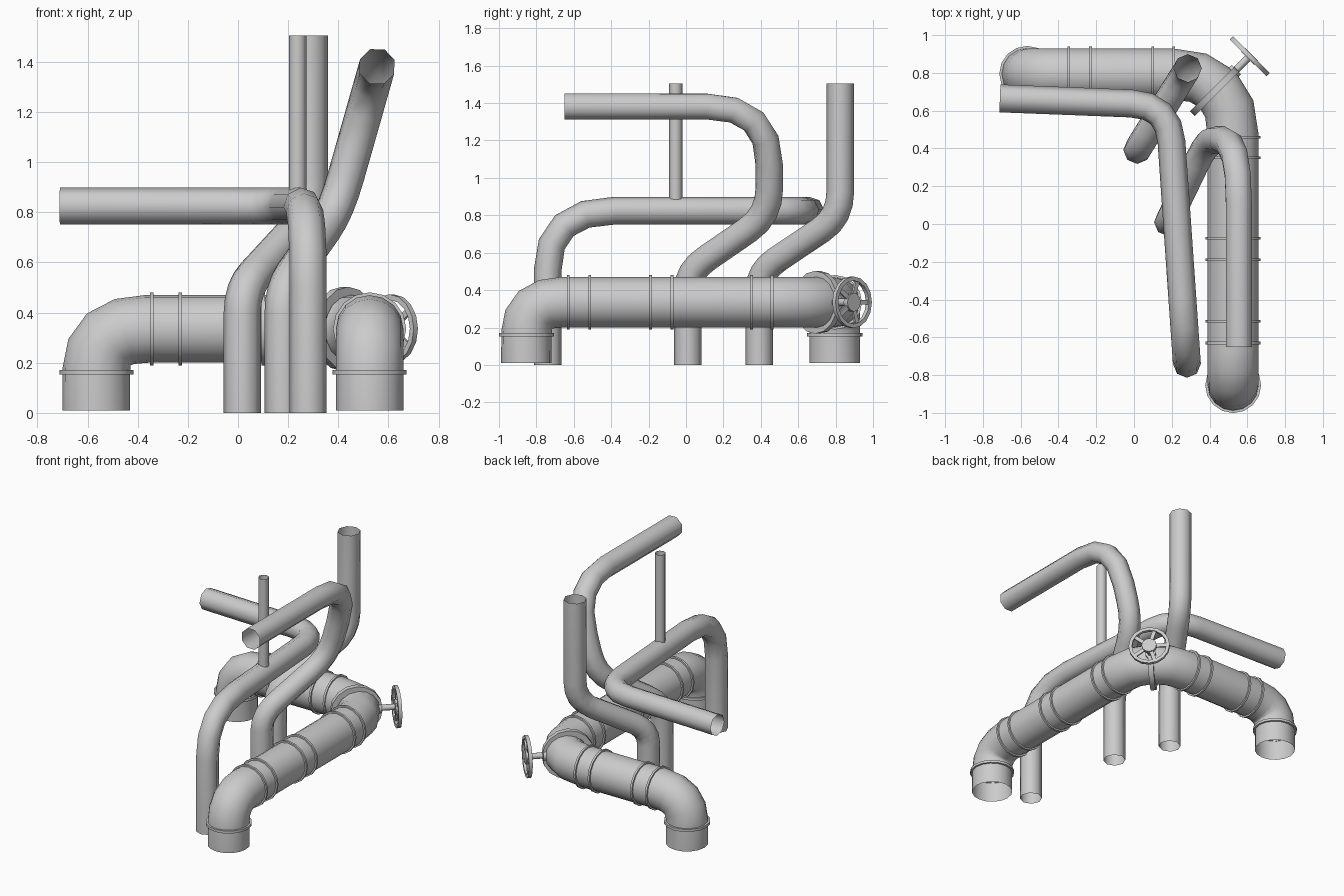
import bpy, bmesh, math
from mathutils import Vector, Matrix

if "Cube" in bpy.data.objects:
    bpy.data.objects.remove(bpy.data.objects["Cube"])


def finish(bm, name, angle=40):
    bmesh.ops.recalc_face_normals(bm, faces=bm.faces)
    me = bpy.data.meshes.new(name)
    bm.to_mesh(me)
    bm.free()
    ob = bpy.data.objects.new(name, me)
    bpy.context.collection.objects.link(ob)
    bpy.context.view_layer.objects.active = ob
    for o in bpy.context.selected_objects:
        o.select_set(False)
    ob.select_set(True)
    bpy.ops.object.shade_smooth_by_angle(angle=math.radians(angle))
    return ob


def rounded_path(corners, bends, steps):
    """Polyline whose inner corners are replaced by curved bends."""
    pts = [Vector(c) for c in corners]
    out = [pts[0]]
    for i, (d1, d2) in enumerate(bends, 1):
        c = pts[i]
        a = c + (pts[i - 1] - c).normalized() * d1
        b = c + (pts[i + 1] - c).normalized() * d2
        for k in range(steps + 1):
            t = k / steps
            out.append(a * (1 - t) ** 2 + c * 2 * t * (1 - t) + b * t * t)
    out.append(pts[-1])
    return out


def pipe(name, corners, bends, radius, sides=8, steps=4):
    """Open-ended tube swept along the rounded path."""
    path = rounded_path(corners, bends, steps)
    bm = bmesh.new()
    tangent = (path[1] - path[0]).normalized()
    side = Vector((1, 0, 0))
    prev = None
    for i, p in enumerate(path):
        a = path[max(i - 1, 0)]
        b = path[min(i + 1, len(path) - 1)]
        t = ((p - a).normalized() + (b - p).normalized()).normalized()
        side = tangent.rotation_difference(t) @ side
        side = (side - t * side.dot(t)).normalized()
        tangent = t
        up = t.cross(side)
        ring = []
        for k in range(sides):
            an = 2 * math.pi * k / sides
            ring.append(bm.verts.new(p + radius * (side * math.cos(an) + up * math.sin(an))))
        if prev:
            for k in range(sides):
                n = (k + 1) % sides
                bm.faces.new((prev[k], prev[n], ring[n], ring[k]))
        prev = ring
    return finish(bm, name, 50)


def add_ring(bm, center, axis, profile, sides=16):
    """Revolve a closed (radius, height) profile around an axis."""
    rot = Vector(axis).to_track_quat('Z', 'Y')
    rings = []
    for k in range(sides):
        an = 2 * math.pi * k / sides
        rings.append([bm.verts.new(Vector(center) + rot @ Vector((r * math.cos(an), r * math.sin(an), h)))
                      for r, h in profile])
    n = len(profile)
    for k in range(sides):
        a, b = rings[k], rings[(k + 1) % sides]
        for j in range(n):
            m = (j + 1) % n
            bm.faces.new((a[j], b[j], b[m], a[m]))


def band(r0, r1, half):
    return [(r0, -half), (r1, -half), (r1, half), (r0, half)]


def add_rod(bm, center, axis, radius, length, sides=12):
    rot = Vector(axis).to_track_quat('Z', 'Y').to_matrix().to_4x4()
    bmesh.ops.create_cone(bm, cap_ends=True, segments=sides, radius1=radius, radius2=radius,
                          depth=length, matrix=Matrix.Translation(center) @ rot)


X, Y, H, R = 0.525, 0.795, 0.335, 0.135   # main pipe lines
FRONT, LEFT = -0.853, -0.565

# Large main pipe with a leg at each end
pipe("main_pipe",
     [(X, FRONT, 0.01), (X, FRONT, H), (X, Y, H), (LEFT, Y, H), (LEFT, Y, 0.01)],
     [(0.165, 0.19), (0.33, 0.33), (0.2, 0.165)], R, 16, 4)

# Joint flanges along both runs and on the legs
bm = bmesh.new()
for y in (-0.63, -0.515, -0.19, -0.075, 0.35, 0.46):
    add_ring(bm, (X, y, H), (0, 1, 0), band(0.13, 0.146, 0.007))
for x in (-0.345, -0.23, 0.10, 0.21):
    add_ring(bm, (x, Y, H), (1, 0, 0), band(0.13, 0.146, 0.007))
for x, y in ((X, FRONT), (LEFT, Y)):
    add_ring(bm, (x, y, 0.162), (0, 0, 1), band(0.13, 0.148, 0.009))
finish(bm, "pipe_flanges")

# Valve collar around the middle of the corner bend
bm = bmesh.new()
add_ring(bm, (0.427, 0.703, H), (-1, 1, 0), band(0.13, 0.168, 0.018))
finish(bm, "valve_collar")

# Handwheel on its stem
axis = Vector((1, 1, 0)).normalized()
hub = Vector((0.612, 0.888, H))
bm = bmesh.new()
add_rod(bm, hub - axis * 0.065, axis, 0.02, 0.13)
add_rod(bm, hub - axis * 0.115, axis, 0.035, 0.03)
finish(bm, "valve_stem")
bm = bmesh.new()
add_ring(bm, hub, axis, band(0.116, 0.138, 0.012))
add_rod(bm, hub, axis, 0.05, 0.03)
frame = axis.to_track_quat('Z', 'Y').to_matrix().to_4x4()
for k in range(5):
    spoke = (Matrix.Translation(hub) @ frame @ Matrix.Rotation(2 * math.pi * k / 5, 4, 'Z')
             @ Matrix.Translation((0.083, 0, 0)) @ Matrix.Diagonal((0.08, 0.026, 0.012, 1)))
    bmesh.ops.create_cube(bm, size=1, matrix=spoke)
finish(bm, "handwheel")

# Thin pipes: (corners, bends, radius)
pipe("left_outlet_pipe",
     [(0.28, -0.74, 0), (0.28, -0.74, 0.825), (0.185, 0.63, 0.825), (-0.71, 0.665, 0.825)],
     [(0.32, 0.36), (0.2, 0.2)], 0.074)
pipe("tall_riser_pipe",
     [(0.017, 0.392, 0), (0.017, 0.392, 0.5), (0.285, 0.825, 0.79), (0.285, 0.825, 1.505)],
     [(0.1, 0.13), (0.14, 0.14)], 0.074)
pipe("front_outlet_pipe",
     [(0.18, 0.01, 0), (0.18, 0.01, 0.5), (0.39, 0.445, 0.8), (0.555, 0.447, 1.382), (0.555, -0.65, 1.382)],
     [(0.1, 0.13), (0.15, 0.15), (0.33, 0.34)], 0.074)
pipe("small_vent_pipe", [(0.238, -0.055, 0.88), (0.238, -0.055, 1.505)], [], 0.035)
